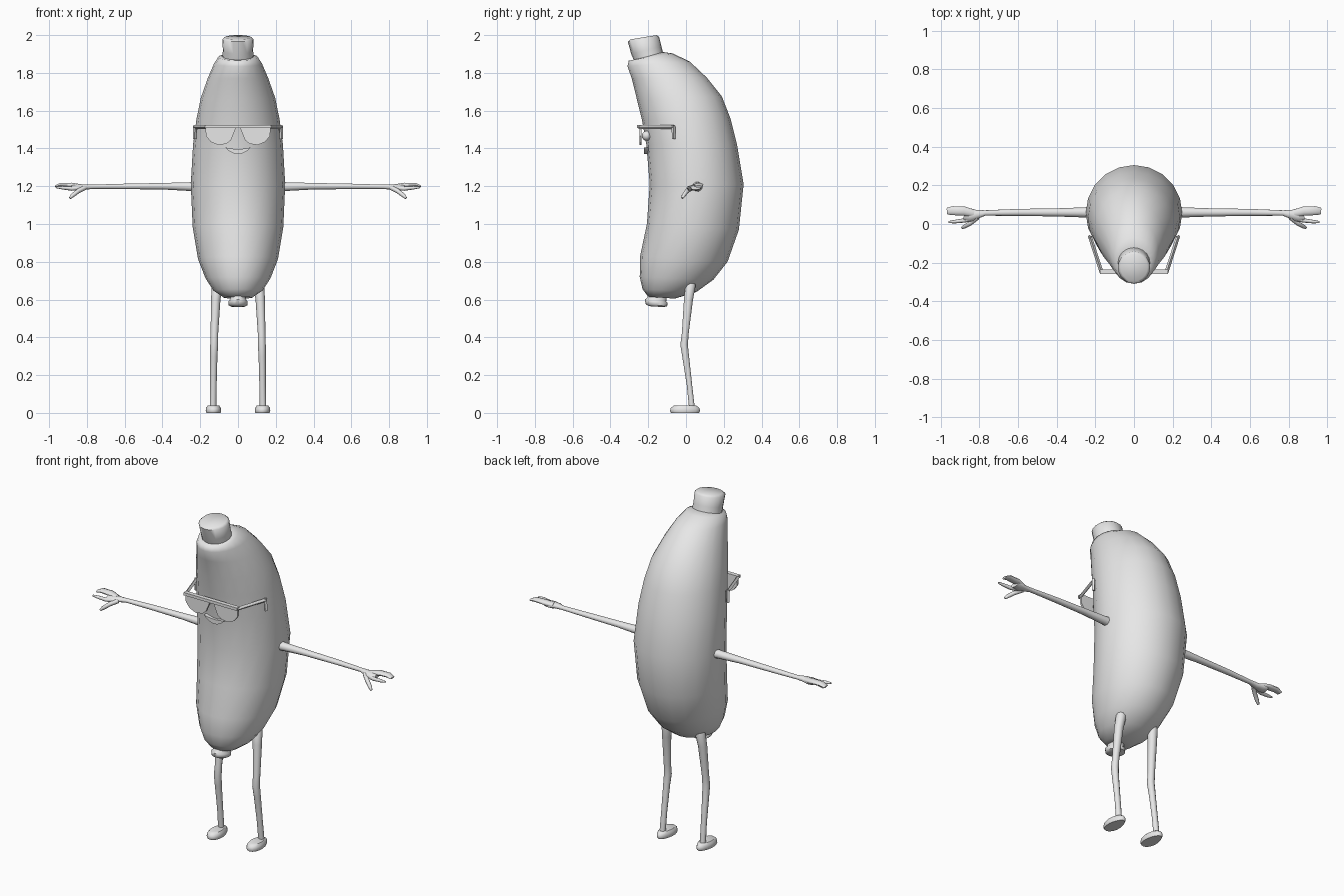
import bpy, bmesh, math
from mathutils import Vector

if "Cube" in bpy.data.objects:
    bpy.data.objects.remove(bpy.data.objects["Cube"], do_unlink=True)

grey = bpy.data.materials.new("plain grey")
grey.use_nodes = True
COLOUR = (0.8, 0.8, 0.8, 1)
grey.diffuse_color = COLOUR
grey.node_tree.nodes["Principled BSDF"].inputs["Base Color"].default_value = COLOUR


def finish(name, bm, mirror=False, angle=45):
    bmesh.ops.recalc_face_normals(bm, faces=bm.faces)
    mesh = bpy.data.meshes.new(name)
    bm.to_mesh(mesh)
    bm.free()
    mesh.materials.append(grey)
    ob = bpy.data.objects.new(name, mesh)
    bpy.context.collection.objects.link(ob)
    bpy.ops.object.select_all(action="DESELECT")
    ob.select_set(True)
    bpy.context.view_layer.objects.active = ob
    bpy.ops.object.shade_smooth_by_angle(angle=math.radians(angle))
    if mirror:
        mod = ob.modifiers.new("Mirror", "MIRROR")
        mod.use_mirror_merge = False
    return ob


def loft(bm, rings, sides):
    """Skin elliptical rings given as (centre, half axis, half axis)."""
    loops = []
    for c, u, v in rings:
        turn = [math.tau * i / sides for i in range(sides)]
        loops.append([bm.verts.new(c + u * math.cos(a) + v * math.sin(a)) for a in turn])
    for a, b in zip(loops, loops[1:]):
        for i in range(sides):
            j = (i + 1) % sides
            bm.faces.new((a[i], a[j], b[j], b[i]))
    bm.faces.new(loops[0])
    bm.faces.new(loops[-1])


def profile(name, stations, sides=20, angle=45):
    """Front point (y, z), back point (y, z) and half width per ring."""
    bm = bmesh.new()
    rings = []
    for fy, fz, by, bz, w in stations:
        f, b = Vector((0, fy, fz)), Vector((0, by, bz))
        rings.append(((f + b) / 2, Vector((w, 0, 0)), (f - b) / 2))
    loft(bm, rings, sides)
    return finish(name, bm, angle=angle)


def limb(bm, path, side, sides=10):
    """Tube through (point, half width along side, half thickness)."""
    pts = [Vector(p[0]) for p in path]
    rings = []
    for i, (_, w, t) in enumerate(path):
        d = (pts[min(i + 1, len(pts) - 1)] - pts[max(i - 1, 0)]).normalized()
        v = d.cross(Vector(side)).normalized()
        rings.append((pts[i], v.cross(d) * w, v * t))
    loft(bm, rings, sides)


def plate(bm, outline, y, depth):
    """Extrude an (x, z) outline along y."""
    face = bm.faces.new([bm.verts.new((x, y, z)) for x, z in outline])
    out = bmesh.ops.extrude_face_region(bm, geom=[face])["geom"]
    bmesh.ops.translate(bm, vec=(0, depth, 0),
                        verts=[g for g in out if isinstance(g, bmesh.types.BMVert)])


# Curved body
profile("body", [
    (-.27, 1.87, -.12, 1.91, .08), (-.303, 1.865, -.07, 1.903, .105),
    (-.31, 1.835, .02, 1.86, .128), (-.287, 1.77, .11, 1.775, .16),
    (-.26, 1.66, .19, 1.675, .197), (-.233, 1.55, .235, 1.56, .22),
    (-.21, 1.42, .27, 1.42, .238), (-.192, 1.21, .305, 1.21, .25),
    (-.207, 1.0, .28, .97, .24), (-.243, .83, .22, .8, .212),
    (-.245, .72, .145, .705, .172), (-.23, .655, .055, .64, .13),
    (-.2, .615, -.06, .605, .075)], angle=70)

# Stem and bottom tip
profile("stem", [
    (-.265, 1.84, -.115, 1.88, .085), (-.29, 1.9, -.13, 1.94, .08),
    (-.308, 1.965, -.142, 1.99, .083), (-.295, 1.977, -.155, 2.0, .07)], angle=60)
profile("bottom_tip", [
    (-.2, .64, -.1, .63, .04), (-.205, .61, -.105, .59, .042),
    (-.218, .6, -.097, .582, .051), (-.213, .575, -.1, .565, .05),
    (-.195, .565, -.12, .56, .036)], angle=60)

# Arms with mitten fingers, little finger and thumb
bm = bmesh.new()
Y = (0, 1, 0)
limb(bm, [((.21, .06, 1.197), .03, .03), ((.26, .06, 1.198), .026, .024),
          ((.4, .06, 1.2), .021, .018), ((.6, .06, 1.199), .018, .015),
          ((.77, .057, 1.197), .014, .012), ((.81, .05, 1.196), .022, .015),
          ((.85, .047, 1.193), .034, .016), ((.88, .05, 1.193), .03, .012)], Y)
limb(bm, [((.83, .055, 1.197), .02, .014), ((.88, .067, 1.206), .024, .013),
          ((.94, .069, 1.207), .023, .011), ((.967, .067, 1.198), .018, .006)], Y)
limb(bm, [((.83, .03, 1.192), .014, .012), ((.88, .018, 1.187), .011, .011),
          ((.93, .012, 1.192), .009, .009), ((.96, .01, 1.194), .005, .005)], Y, 8)
limb(bm, [((.81, .035, 1.193), .014, .013), ((.845, .005, 1.175), .012, .012),
          ((.875, -.012, 1.152), .011, .011), ((.89, -.02, 1.137), .006, .006)], Y, 8)
finish("arms", bm, mirror=True, angle=60)

# Legs with slightly bent knees
bm = bmesh.new()
X = (1, 0, 0)
limb(bm, [((.108, .03, .7), .018, .018), ((.11, .024, .675), .028, .028),
          ((.118, .013, .6), .025, .025), ((.125, -.004, .42), .02, .019),
          ((.126, -.01, .36), .021, .021), ((.128, -.002, .3), .019, .019),
          ((.13, .018, .15), .017, .015), ((.132, .032, .02), .017, .016)], X)
finish("legs", bm, mirror=True, angle=60)

# Feet
bm = bmesh.new()
for z, grow in ((0, .92), (.01, 1), (.026, .95), (.038, .75)):
    ring = []
    for i in range(16):
        a = math.tau * i / 16
        wide = .041 - .007 * math.sin(a)
        ring.append(bm.verts.new((.13 + wide * grow * math.cos(a),
                                  -.005 + .08 * grow * math.sin(a), z)))
    if z:
        for i in range(16):
            j = (i + 1) % 16
            bm.faces.new((last[i], last[j], ring[j], ring[i]))
    else:
        bm.faces.new(ring)
    last = ring
bm.faces.new(last)
finish("feet", bm, mirror=True, angle=50)

# Sunglasses: lenses, top bar and hooked side arms
bm = bmesh.new()
plate(bm, [(.008, 1.517), (.172, 1.517), (.17, 1.467), (.145, 1.435),
           (.105, 1.418), (.06, 1.425), (.038, 1.443)], -.247, .012)
plate(bm, [(0, 1.508), (.175, 1.508), (.175, 1.525), (0, 1.525)], -.26, .025)
finish("lenses", bm, mirror=True, angle=20)
bm = bmesh.new()
limb(bm, [((.168, -.25, 1.514), .01, .011), ((.228, -.065, 1.514), .01, .011)], X, 4)
limb(bm, [((.228, -.067, 1.522), .01, .01), ((.23, -.065, 1.45), .009, .009)], X, 4)
finish("glasses_arms", bm, mirror=True, angle=20)

# Eyes behind the lenses
bm = bmesh.new()
bmesh.ops.create_uvsphere(bm, u_segments=12, v_segments=8, radius=.026)
bmesh.ops.translate(bm, vec=(.08, -.208, 1.467), verts=bm.verts)
finish("eyes", bm, mirror=True)

# Smiling mouth
bm = bmesh.new()
steps = [-1 + i / 5 for i in range(11)]
upper = [(.068 * t, 1.397 + .009 * t * t) for t in steps]
lower = [(.066 * t, 1.37 + .033 * t * t) for t in reversed(steps)]
plate(bm, upper + lower, -.222, .04)
finish("mouth", bm, angle=30)
